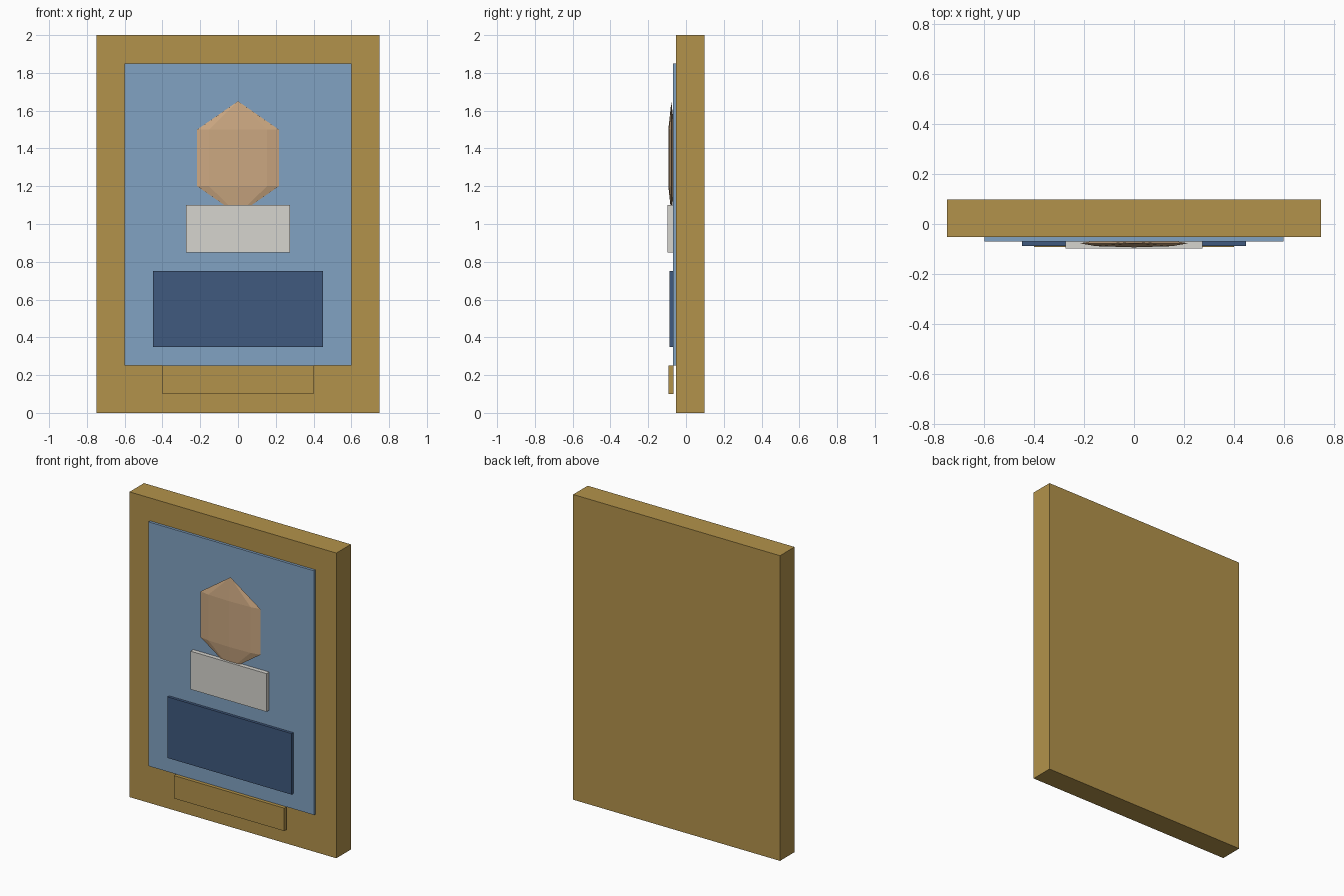
import bpy

if "Cube" in bpy.data.objects:
    bpy.data.objects.remove(bpy.data.objects["Cube"])


def material(name, rgb):
    m = bpy.data.materials.new(name)
    m.diffuse_color = (*rgb, 1.0)
    m.use_nodes = True
    m.node_tree.nodes["Principled BSDF"].inputs["Base Color"].default_value = m.diffuse_color
    return m


gold = material("gilt_wood", (0.45, 0.29, 0.07))
blue = material("sky_blue", (0.22, 0.36, 0.54))
skin = material("skin", (0.60, 0.39, 0.22))
white = material("off_white", (0.67, 0.66, 0.62))
navy = material("navy", (0.05, 0.10, 0.21))


def slab(name, half_width, y0, y1, z0, z1, mat):
    """Box centred on x = 0, given by its depth and height limits."""
    bpy.ops.mesh.primitive_cube_add(size=1, location=(0, (y0 + y1) / 2, (z0 + z1) / 2))
    ob = bpy.context.object
    ob.name = name
    ob.scale = (2 * half_width, y1 - y0, z1 - z0)
    bpy.ops.object.transform_apply(location=False, rotation=False, scale=True)
    ob.data.materials.append(mat)


# Frame board, picture and its flat layers
slab("frame", 0.75, -0.0525, 0.0975, 0.0, 2.0, gold)
slab("picture_panel", 0.60, -0.0695, -0.0525, 0.25, 1.85, blue)
slab("collar", 0.275, -0.0975, -0.0675, 0.85, 1.10, white)
slab("jacket", 0.45, -0.0875, -0.0675, 0.35, 0.75, navy)
# The plate stands slightly off the frame
slab("plate", 0.40, -0.0925, -0.0675, 0.10, 0.25, gold)

# Flattened low-poly head, chin tucked behind the collar
bpy.ops.mesh.primitive_uv_sphere_add(segments=8, ring_count=3, radius=1,
                                     location=(0, -0.0775, 1.35))
head = bpy.context.object
head.name = "head"
head.scale = (0.25, 0.0185, 0.30)
bpy.ops.object.transform_apply(location=False, rotation=False, scale=True)
head.data.materials.append(skin)
